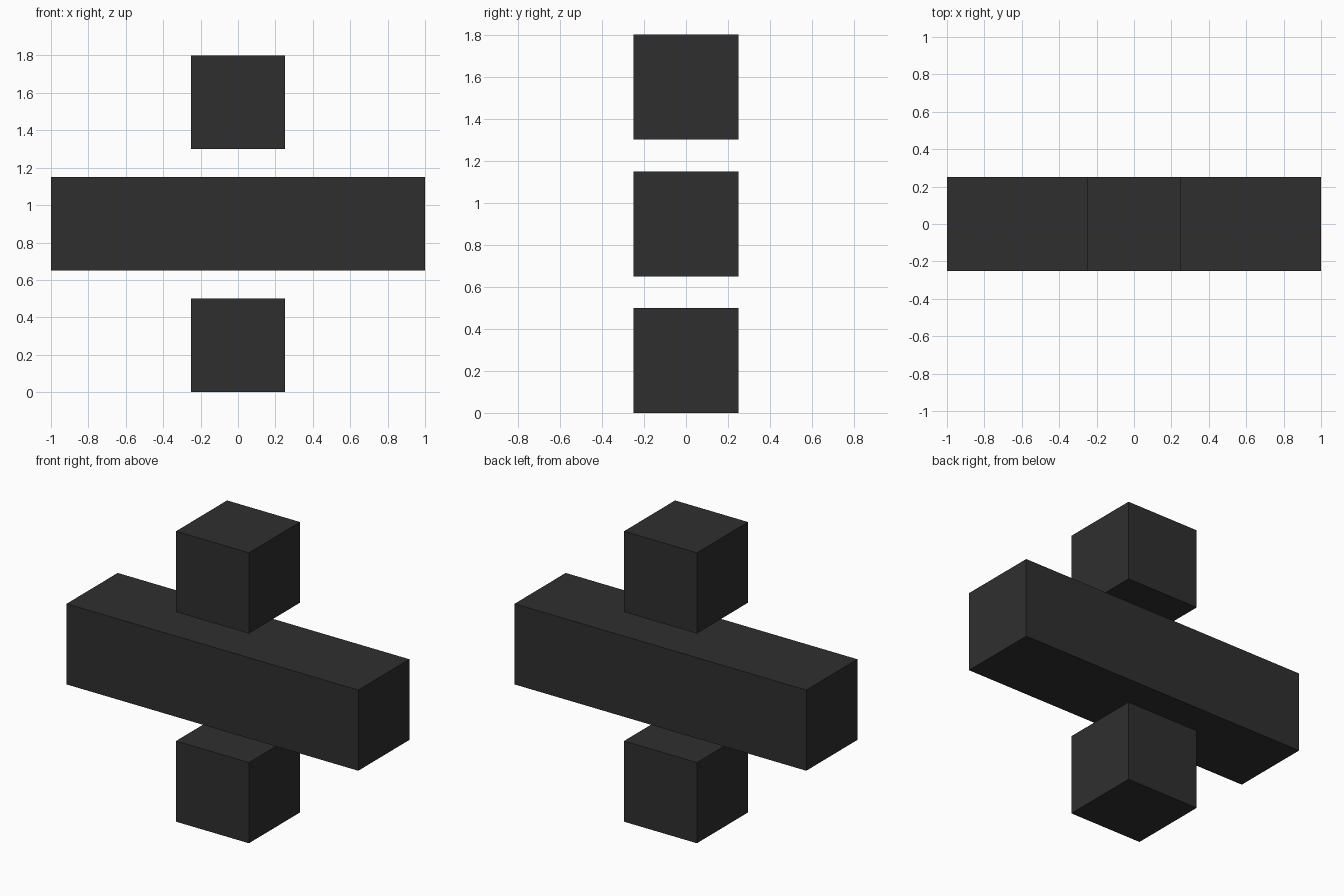
import bpy

default = bpy.data.objects.get("Cube")
if default:
    bpy.data.objects.remove(default, do_unlink=True)

# Single dark colour
charcoal = bpy.data.materials.new("charcoal")
charcoal.use_nodes = True
colour = (0.028, 0.028, 0.028, 1)
charcoal.diffuse_color = colour
bsdf = next(n for n in charcoal.node_tree.nodes if n.type == 'BSDF_PRINCIPLED')
bsdf.inputs["Base Color"].default_value = colour

SIDE = 0.5   # thickness of every block
GAP = 0.15   # open space between blocks


def block(name, width, level):
    """Square-section block on the given level of the stack."""
    z = SIDE / 2 + level * (SIDE + GAP)
    bpy.ops.mesh.primitive_cube_add(size=1, location=(0, 0, z))
    obj = bpy.context.object
    obj.name = obj.data.name = name
    obj.scale = (width, SIDE, SIDE)
    bpy.ops.object.transform_apply(location=False, rotation=False, scale=True)
    obj.data.materials.append(charcoal)
    return obj


# Wide bar floating between two cubes
block("lower_cube", SIDE, 0)
block("middle_bar", 2.0, 1)
block("upper_cube", SIDE, 2)
